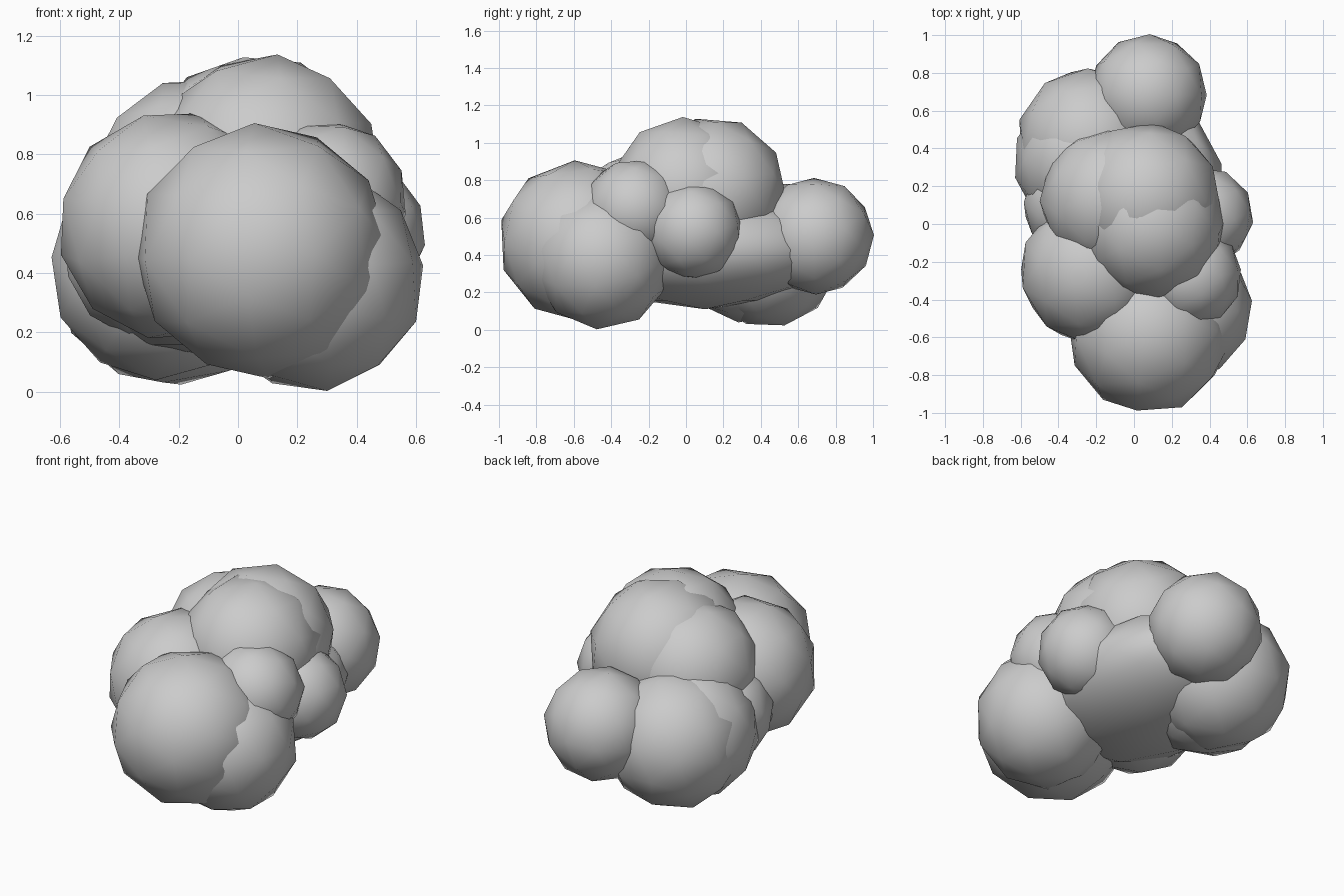
import bpy
import random

if "Cube" in bpy.data.objects:
    bpy.data.objects.remove(bpy.data.objects["Cube"])

random.seed(4)


def puff(name, centre, radii, tilt=True):
    """One smooth-shaded low-poly ball of the cloud."""
    bpy.ops.mesh.primitive_ico_sphere_add(subdivisions=2, radius=1, location=centre)
    ob = bpy.context.object
    ob.name = name
    ob.scale = radii if isinstance(radii, tuple) else (radii,) * 3
    if tilt:  # vary the facet direction from ball to ball
        ob.rotation_euler = [random.uniform(0, 6.28) for _ in range(3)]
    bpy.ops.object.shade_smooth()
    return ob


# Long core that joins the balls
puff("core", (-0.03, 0.10, 0.43), (0.52, 0.70, 0.32), tilt=False)

# Front balls
puff("front_puff", (0.08, -0.575, 0.475), 0.432)
puff("front_right_low_puff", (0.25, -0.45, 0.378), 0.38)
puff("front_left_puff", (-0.22, -0.25, 0.56), 0.39)

# Small balls on the right and left sides
puff("right_upper_puff", (0.30, -0.275, 0.645), 0.272)
puff("right_puff", (0.37, 0.04, 0.53), 0.265)
puff("left_puff", (-0.31, 0.10, 0.46), 0.28)

# Crown
puff("crown_front_puff", (0.09, -0.01, 0.745), 0.395)
puff("crown_back_puff", (0.06, 0.14, 0.74), 0.40)
puff("crown_left_puff", (-0.12, 0.13, 0.68), 0.385)

# Rear balls
puff("rear_left_puff", (-0.23, 0.44, 0.405), 0.393)
puff("rear_left_side_puff", (-0.255, 0.33, 0.42), 0.385)
puff("rear_puff", (0.075, 0.69, 0.50), 0.315)
